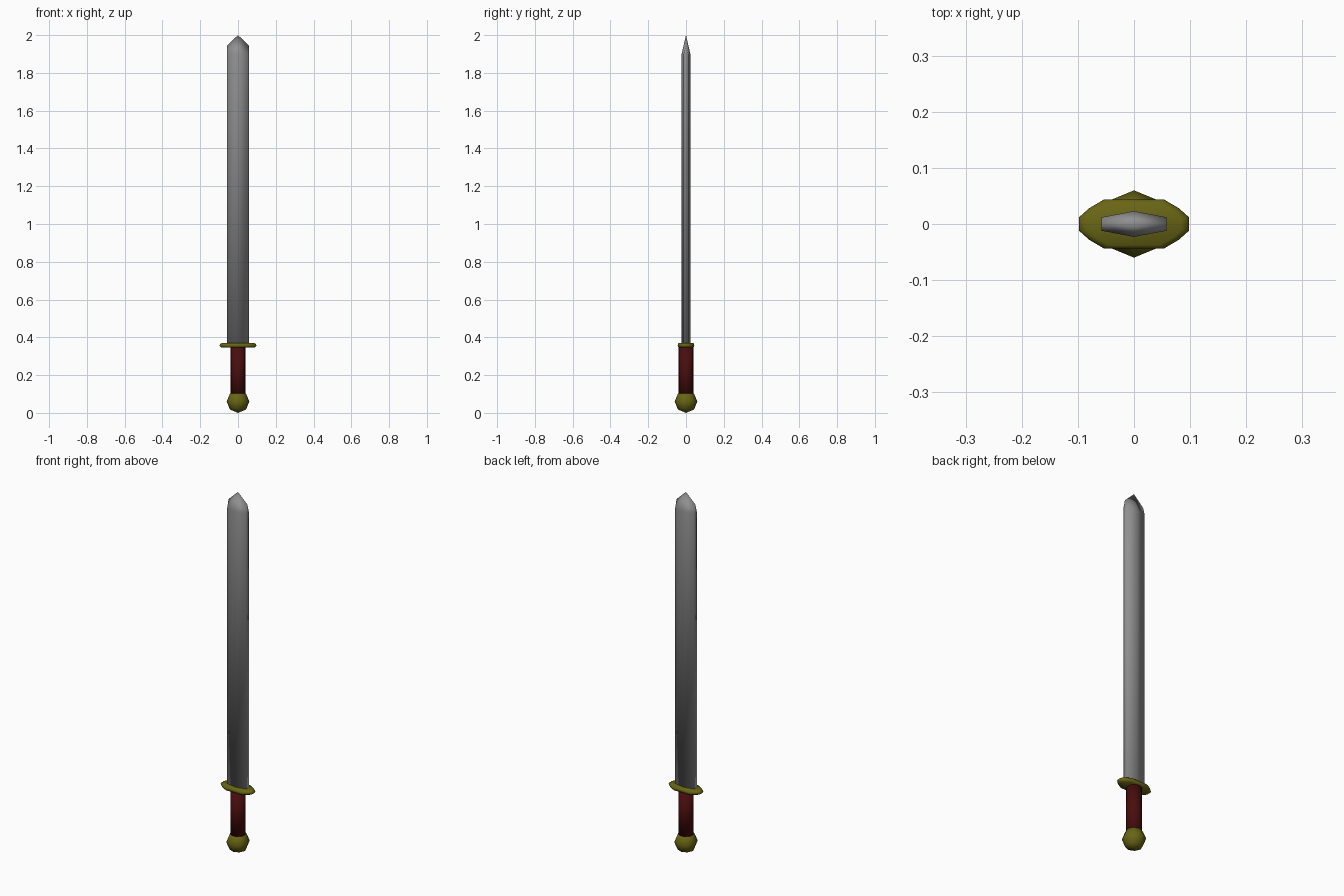
import bpy, bmesh

if "Cube" in bpy.data.objects:
    bpy.data.objects.remove(bpy.data.objects["Cube"])

def material(name, color):
    m = bpy.data.materials.new(name)
    m.diffuse_color = (*color, 1)
    m.use_nodes = True
    m.node_tree.nodes["Principled BSDF"].inputs["Base Color"].default_value = m.diffuse_color
    return m

steel = material("steel", (0.28, 0.28, 0.28))
gold = material("gold", (0.14, 0.13, 0.008))
leather = material("leather", (0.065, 0.004, 0.004))

def finish(name, bm, mat):
    bmesh.ops.recalc_face_normals(bm, faces=bm.faces)
    for f in bm.faces:
        f.smooth = True
    me = bpy.data.meshes.new(name)
    bm.to_mesh(me)
    bm.free()
    me.materials.append(mat)
    ob = bpy.data.objects.new(name, me)
    bpy.context.collection.objects.link(ob)
    return ob

def loft(bm, rings):
    loops = [[bm.verts.new(p) for p in r] for r in rings]
    n = len(loops[0])
    for a, b in zip(loops, loops[1:]):
        for i in range(n):
            j = (i + 1) % n
            bm.faces.new((a[i], a[j], b[j], b[i]))
    bm.faces.new(loops[0][::-1])
    bm.faces.new(loops[-1])

# Blade: six-sided section with central ridges, pinched to a wedge tip
W, T, E = 0.058, 0.023, 0.012
section = [(-W, -E), (0, -T), (W, -E), (W, E), (0, T), (-W, E)]
bm = bmesh.new()
base = [bm.verts.new((x, y, 0.355)) for x, y in section]
s = [bm.verts.new((x, y, 1.90)) for x, y in section]
left, tip, right = [bm.verts.new(p) for p in ((-W, 0, 1.945), (0, 0, 2.0), (W, 0, 1.945))]
for i in range(6):
    j = (i + 1) % 6
    bm.faces.new((base[i], base[j], s[j], s[i]))
bm.faces.new(base[::-1])
for f in ((s[0], s[1], tip, left), (s[1], s[2], right, tip), (s[2], s[3], right),
          (s[3], s[4], tip, right), (s[4], s[5], left, tip), (s[5], s[0], left)):
    bm.faces.new(f)
finish("blade", bm, steel)

# Guard: flat-sided oval plate with rounded rim
quarter = [(0.098, 0.012), (0.08, 0.028), (0.053, 0.044)]
outline = quarter + [(-x, y) for x, y in quarter[::-1]]
outline += [(-x, -y) for x, y in outline]
bm = bmesh.new()
loft(bm, [[(x * k, y * k, z) for x, y in outline]
          for k, z in ((0.86, 0.345), (0.97, 0.351), (1, 0.357), (0.97, 0.364), (0.86, 0.37))])
finish("guard", bm, gold)

# Grip
bm = bmesh.new()
bmesh.ops.create_cone(bm, cap_ends=True, segments=16, radius1=0.039, radius2=0.039, depth=0.27)
bmesh.ops.translate(bm, verts=bm.verts, vec=(0, 0, 0.22))
finish("grip", bm, leather)

# Pommel: low-poly ball
bm = bmesh.new()
bmesh.ops.create_uvsphere(bm, u_segments=8, v_segments=4, radius=0.06)
bmesh.ops.translate(bm, verts=bm.verts, vec=(0, 0, 0.06))
finish("pommel", bm, gold)
